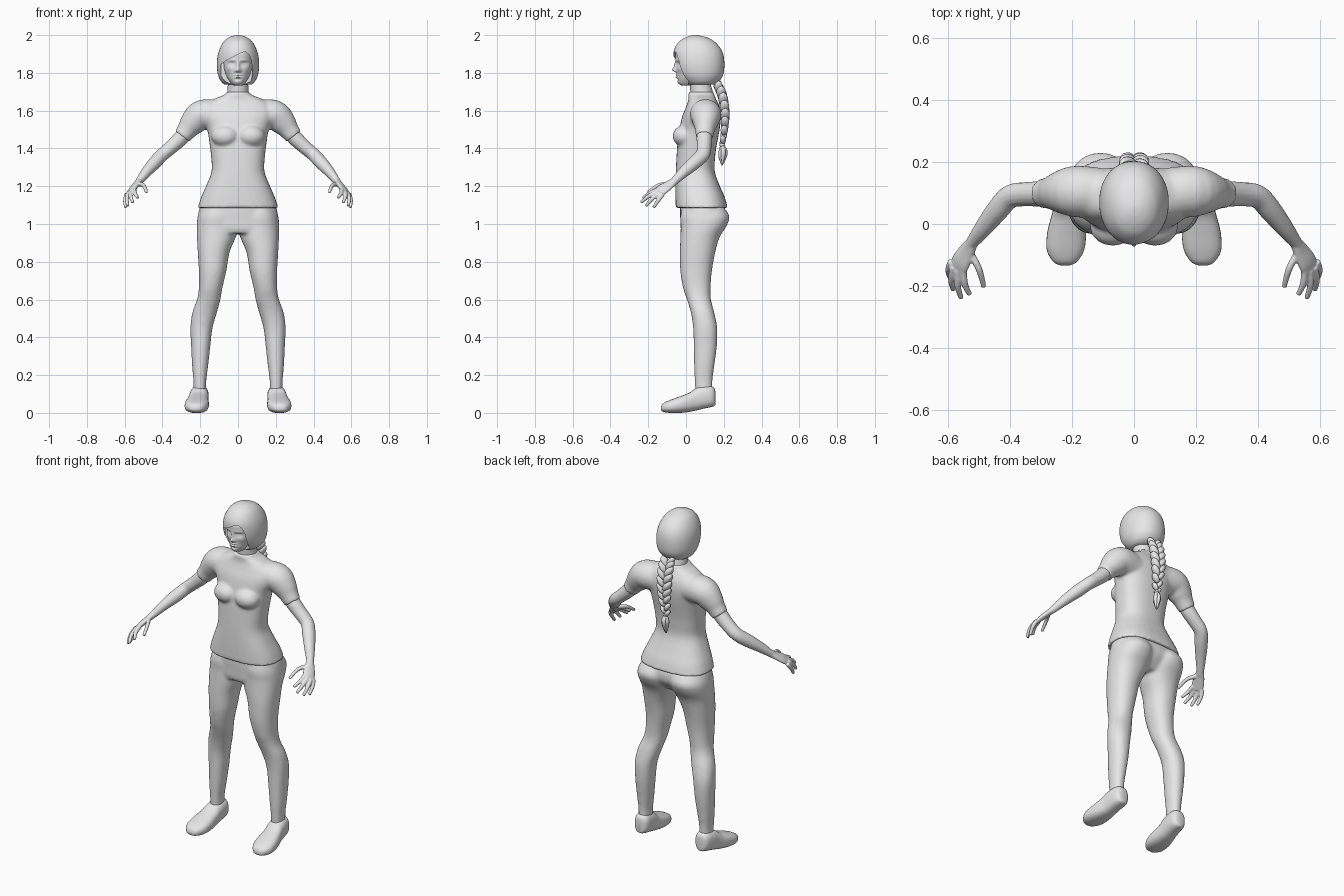
import bpy, bmesh, math
from mathutils import Vector, Matrix

GREY = bpy.data.materials.new("plain_grey")
GREY.diffuse_color = (0.8, 0.8, 0.8, 1)


def curve(rows, n=4):
    """Catmull-Rom smoothing of a table of rows."""
    out = []
    for i in range(len(rows) - 1):
        p = [rows[max(i - 1, 0)], rows[i], rows[i + 1], rows[min(i + 2, len(rows) - 1)]]
        for k in range(n):
            t = k / n
            out.append([0.5 * (2 * b + (c - a) * t + (2 * a - 5 * b + 4 * c - d) * t * t
                               + (3 * b - a - 3 * c + d) * t ** 3) for a, b, c, d in zip(*p)])
    return out + [list(rows[-1])]


def oval(sides, power):
    """Unit superellipse points."""
    for i in range(sides):
        a = 2 * math.pi * i / sides
        c, s = math.cos(a), math.sin(a)
        yield (math.copysign(abs(c) ** (2 / power), c), math.copysign(abs(s) ** (2 / power), s))


def loft(bm, rings, both=False):
    for sx in ((1, -1) if both else (1,)):
        vs = [[bm.verts.new((p[0] * sx, p[1], p[2])) for p in r] for r in rings]
        n = len(vs[0])
        for a, b in zip(vs, vs[1:]):
            for i in range(n):
                bm.faces.new((a[i], a[(i + 1) % n], b[(i + 1) % n], b[i]))
        bm.faces.new(vs[0])
        bm.faces.new(vs[-1])


def stack(bm, rows, power=2.2, both=False, sides=32, n=4):
    """Horizontal sections: z, x_min, x_max, y_front, y_back."""
    loft(bm, [[((a + b) / 2 + (b - a) / 2 * u, (f + k) / 2 + (k - f) / 2 * v, z)
               for u, v in oval(sides, power)] for z, a, b, f, k in curve(rows, n)], both)


def tube(bm, rows, side=(0, 1, 0), both=False, sides=16):
    """Sections across a path: x, y, z, radius along side, other radius."""
    rows, rings = curve(rows), []
    for i, r in enumerate(rows):
        d = (Vector(rows[min(i + 1, len(rows) - 1)][:3]) - Vector(rows[max(i - 1, 0)][:3])).normalized()
        s = Vector(side)
        s = (s - d * s.dot(d)).normalized()
        t = d.cross(s)
        rings.append([Vector(r[:3]) + s * u * r[3] + t * v * r[4] for u, v in oval(sides, 2)])
    loft(bm, rings, both)


def ball(bm, loc, size, rot=Matrix()):
    bmesh.ops.create_uvsphere(bm, u_segments=18, v_segments=12, radius=1,
                              matrix=Matrix.Translation(loc) @ rot @ Matrix.Diagonal((*size, 1)))


def finish(bm, name, voxel=0, smooth=0):
    bmesh.ops.recalc_face_normals(bm, faces=bm.faces)
    me = bpy.data.meshes.new(name)
    bm.to_mesh(me)
    bm.free()
    me.materials.append(GREY)
    me.polygons.foreach_set("use_smooth", [True] * len(me.polygons))
    ob = bpy.data.objects.new(name, me)
    bpy.context.collection.objects.link(ob)
    if voxel:
        m = ob.modifiers.new("blend", 'REMESH')
        m.mode, m.voxel_size, m.use_smooth_shade = 'VOXEL', voxel, True
    if smooth:
        m = ob.modifiers.new("soften", 'SMOOTH')
        m.factor, m.iterations = 0.5, smooth
    return ob


# Shirt: torso, bust and short sleeves
bm = bmesh.new()
stack(bm, [(1.085, -.214, .214, -.055, .222), (1.14, -.196, .196, -.056, .206), (1.2, -.17, .17, -.056, .18),
           (1.28, -.14, .14, -.054, .152), (1.36, -.143, .143, -.05, .155), (1.42, -.15, .15, -.046, .163),
           (1.5, -.163, .163, -.035, .178), (1.57, -.19, .19, -.02, .185), (1.62, -.185, .185, .0, .178),
           (1.66, -.13, .13, .013, .16), (1.685, -.07, .07, .012, .15), (1.7, -.062, .062, .015, .145)], 2.5)
for s in (1, -1):
    ball(bm, (.068 * s, -.008, 1.465), (.075, .063, .058))
tube(bm, [(.1, .1, 1.575, .08, .08), (.19, .105, 1.578, .083, .08), (.24, .103, 1.535, .067, .069),
          (.27, .1, 1.497, .052, .054), (.297, .098, 1.462, .047, .047)], both=True, sides=24)
finish(bm, "shirt", .008, 7)

# Trousers: hips and two legs
bm = bmesh.new()
stack(bm, [(1.12, -.19, .19, -.03, .19), (1.07, -.208, .208, -.032, .21), (1.02, -.216, .216, -.03, .207),
           (.975, -.216, .216, -.028, .175), (.95, -.205, .205, -.02, .15)], 2.4)
stack(bm, [(1.09, .015, .19, -.02, .2), (1.04, .002, .213, -.03, .23), (.99, .002, .218, -.028, .215),
           (.93, .012, .217, -.03, .178), (.85, .045, .213, -.032, .155), (.75, .062, .207, -.03, .137),
           (.66, .083, .207, -.015, .13), (.6, .093, .217, .005, .132), (.53, .112, .242, .026, .15),
           (.45, .135, .252, .038, .165), (.35, .147, .248, .041, .163), (.25, .158, .243, .043, .15),
           (.17, .168, .236, .046, .14), (.1, .169, .235, .05, .14)], both=True)
finish(bm, "trousers", .009, 6)

# Shoes: sections from toe to heel (y, x centre, half width, sole, top)
bm = bmesh.new()
rows = curve([(-.133, .222, .016, .014, .032), (-.122, .222, .038, .006, .05), (-.085, .221, .06, 0, .068),
              (-.03, .217, .063, .0, .088), (.02, .212, .056, .006, .108), (.05, .208, .052, .012, .13),
              (.09, .205, .05, .022, .143), (.13, .202, .045, .03, .143), (.15, .202, .032, .036, .13),
              (.156, .202, .014, .045, .11)])
loft(bm, [[(x + w * u, y, (a + b) / 2 + (b - a) / 2 * v) for u, v in oval(28, 2.5)]
          for y, x, w, a, b in rows], True)
finish(bm, "shoes")

# Bare arms with palms, fingers and thumbs
bm = bmesh.new()
tube(bm, [(.25, .1, 1.52, .04, .04), (.3, .097, 1.458, .041, .041), (.35, .096, 1.41, .039, .037),
          (.4, .088, 1.367, .038, .035), (.44, .045, 1.325, .037, .035), (.485, -.012, 1.275, .03, .028),
          (.522, -.06, 1.228, .021, .02), (.535, -.08, 1.212, .021, .017)], both=True)
across = (-.6, -.65, .4)
tube(bm, [(.522, -.06, 1.228, .021, .018), (.54, -.09, 1.207, .03, .016), (.558, -.122, 1.185, .036, .015),
          (.57, -.148, 1.165, .034, .011)], across, True)
for base, mid, tip in [((.588, -.122, 1.16), (.598, -.147, 1.125), (.594, -.172, 1.087)),
                       ((.581, -.138, 1.165), (.589, -.18, 1.133), (.583, -.212, 1.095)),
                       ((.567, -.15, 1.172), (.569, -.198, 1.147), (.557, -.239, 1.114)),
                       ((.55, -.152, 1.181), (.546, -.192, 1.163), (.53, -.227, 1.138)),
                       ((.53, -.09, 1.212), (.5, -.145, 1.205), (.484, -.203, 1.167))]:
    tube(bm, [(*base, .013, .012), (*mid, .011, .011), (*tip, .0085, .0085)], across, True, 10)
finish(bm, "arms_and_hands", .004, 3)

# Neck
bm = bmesh.new()
tube(bm, [(0, .088, 1.63, .066, .066), (0, .083, 1.69, .06, .058), (0, .075, 1.74, .055, .054),
          (0, .07, 1.82, .055, .055)], sides=28)
finish(bm, "neck")

# Face: smooth shell pushed in and out for the features
bm = bmesh.new()
stack(bm, [(1.733, -.022, .022, -.022, .05), (1.742, -.034, .034, -.036, .075), (1.765, -.052, .052, -.045, .11),
           (1.79, -.066, .066, -.046, .13), (1.82, -.076, .076, -.049, .14), (1.86, -.08, .08, -.053, .15),
           (1.9, -.076, .076, -.055, .15), (1.94, -.06, .06, -.035, .12)], 2.15, sides=96, n=8)
BUMPS = [  # x, z, width, height, depth
    (0, 1.815, .012, .012, -.021), (0, 1.838, .008, .022, -.012), (.012, 1.81, .007, .007, -.006),
    (.032, 1.848, .018, .011, .012), (.032, 1.846, .012, .006, -.006), (.034, 1.866, .022, .007, -.004),
    (0, 1.789, .019, .0055, -.008), (0, 1.777, .015, .0055, -.009), (0, 1.783, .022, .0025, .004),
    (0, 1.766, .02, .005, .004), (0, 1.75, .018, .01, -.004), (.048, 1.82, .018, .015, -.004)]
for v in bm.verts:
    if v.co.y < .03:
        v.co.y += sum(d * math.exp(-((abs(v.co.x) - x) / w) ** 2 - ((v.co.z - z) / h) ** 2)
                      for x, z, w, h, d in BUMPS)
finish(bm, "face")

# Hair cap with a swept fringe opening cut from it
bm = bmesh.new()
stack(bm, [(1.738, -.072, .072, .01, .148), (1.755, -.09, .09, -.015, .175), (1.79, -.106, .106, -.045, .197),
           (1.84, -.112, .112, -.062, .203), (1.89, -.108, .108, -.067, .199), (1.93, -.096, .096, -.06, .183),
           (1.965, -.076, .076, -.037, .152), (1.985, -.053, .053, -.008, .118), (1.996, -.027, .027, .022, .08),
           (2.0, -.006, .006, .045, .058)], 2.1, sides=64, n=6)
hair = finish(bm, "hair")

bm = bmesh.new()
outline = [(-.078, 1.7), (-.09, 1.77), (-.09, 1.845), (-.06, 1.868), (-.02, 1.887), (.02, 1.908), (.04, 1.912),
           (.06, 1.895), (.072, 1.86), (.076, 1.8), (.064, 1.7)]
loft(bm, [[(x, y, z) for x, z in outline] for y in (-.2, .012)])
cutter = finish(bm, "face_opening_cutter")
cutter.hide_render = True
cutter.hide_viewport = True
cut = hair.modifiers.new("face_opening", 'BOOLEAN')
cut.operation, cut.object, cut.solver = 'DIFFERENCE', cutter, 'EXACT'
bpy.context.view_layer.objects.active = hair
hair.select_set(True)
bpy.ops.object.modifier_apply(modifier=cut.name)
bpy.ops.object.shade_smooth_by_angle(angle=math.radians(40))

# Braid: alternating tilted lobes, a tie and a loose end
bm = bmesh.new()
path = curve([(1.735, .168, .03), (1.68, .192, .034), (1.6, .206, .033), (1.52, .205, .028), (1.43, .193, .02)], 4)
for i, (z, y, r) in enumerate(path):
    s = 1 if i % 2 else -1
    ball(bm, (s * r * .6, y, z), (r * .6, r * .75, r * 1.15), Matrix.Rotation(s * .6, 4, 'Y'))
ball(bm, (0, .192, 1.418), (.015, .015, .01))
for x, y in ((-.011, .196), (.011, .198), (0, .186), (0, .207)):
    tube(bm, [(0, .192, 1.42, .008, .008), (x, y, 1.385, .013, .012), (x * .9, y - .003, 1.35, .01, .009),
              (x * .4, .191, 1.31, .002, .002)], sides=8)
finish(bm, "braid")
